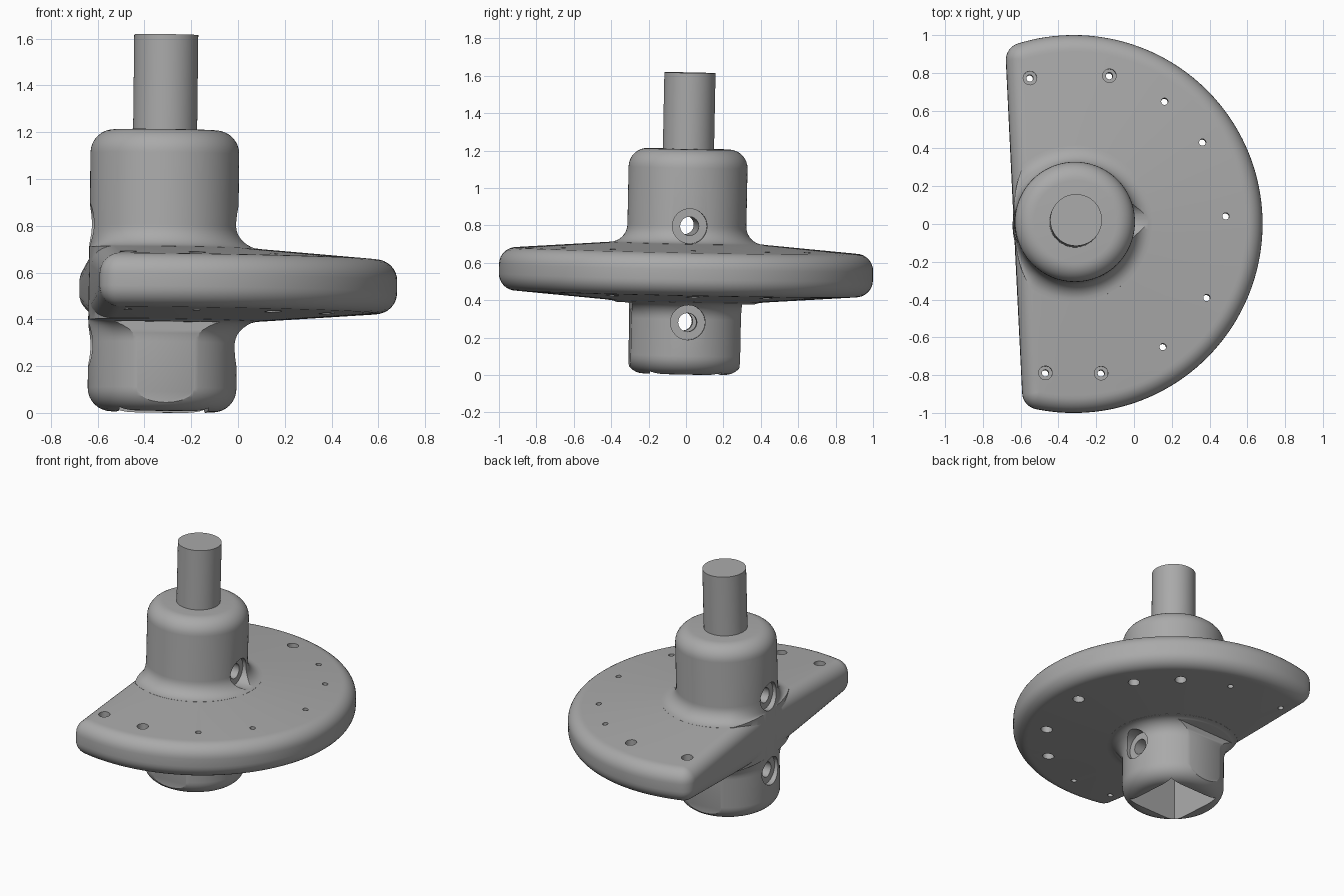
import bpy, bmesh
from math import sin, cos, pi, acos, radians
from mathutils import Matrix, Vector

cube = bpy.data.objects.get("Cube")
if cube:
    bpy.data.objects.remove(cube, do_unlink=True)

grey = bpy.data.materials.new("plain grey")
grey.use_nodes = True
GREY = (0.4, 0.4, 0.4, 1)
grey.diffuse_color = GREY
grey.node_tree.nodes["Principled BSDF"].inputs["Base Color"].default_value = GREY

HUB_R, MID_Z, ROUND = 0.318, 0.545, 0.09


def half_thickness(r):
    return 0.186 - 0.077 * r


def make(name, bm):
    bmesh.ops.remove_doubles(bm, verts=bm.verts, dist=1e-5)
    bmesh.ops.recalc_face_normals(bm, faces=bm.faces)
    mesh = bpy.data.meshes.new(name)
    bm.to_mesh(mesh)
    bm.free()
    mesh.materials.append(grey)
    ob = bpy.data.objects.new(name, mesh)
    bpy.context.collection.objects.link(ob)
    return ob


def skin(bm, rings):
    """Join closed rings of equal length, fanning where a ring is a point."""
    rows = [[bm.verts.new(p) for p in ring] for ring in rings]
    for a, b in zip(rows, rows[1:]):
        n = max(len(a), len(b))
        for i in range(n):
            j = (i + 1) % n
            if len(a) == 1:
                bm.faces.new((a[0], b[i], b[j]))
            elif len(b) == 1:
                bm.faces.new((a[i], a[j], b[0]))
            else:
                bm.faces.new((a[i], a[j], b[j], b[i]))


def lathe(bm, profile, matrix=Matrix(), n=32):
    rings = []
    for r, z in profile:
        turns = [2 * pi * i / n for i in range(n)] if r else [0]
        rings.append([matrix @ Vector((r * cos(t), r * sin(t), z)) for t in turns])
    skin(bm, rings)


def arc(cx, cz, r, a0, a1, n=8):
    steps = [radians(a0 + (a1 - a0) * i / n) for i in range(n + 1)]
    return [(cx + r * cos(a), cz + r * sin(a)) for a in steps]


def box(bm, lo, hi):
    lo, hi = Vector(lo), Vector(hi)
    size = Matrix.Diagonal((*(hi - lo), 1))
    bmesh.ops.create_cube(bm, size=1, matrix=Matrix.Translation((lo + hi) / 2) @ size)


def combine(target, tool, operation):
    mod = target.modifiers.new("combine", 'BOOLEAN')
    mod.operation, mod.solver, mod.object = operation, 'EXACT', tool
    bpy.ops.object.select_all(action='DESELECT')
    bpy.context.view_layer.objects.active = target
    target.select_set(True)
    bpy.ops.object.modifier_apply(modifier=mod.name)
    bpy.data.objects.remove(tool, do_unlink=True)


# Hub: turned body with rounded ends and fillets flaring into the plate
corner, flare = 0.1, 0.095
profile = [(0, 0)] + arc(HUB_R - corner, corner, corner, -90, 0)
profile += arc(HUB_R + flare, 0.295, flare, 180, 90)
profile += arc(HUB_R + flare, 0.795, flare, 270, 180)
profile += arc(HUB_R - corner, 1.205 - corner, corner, 0, 90) + [(0, 1.205)]
bm = bmesh.new()
lathe(bm, profile, n=96)
# The flare fades out at the straight side of the plate
for v in bm.verts:
    r = v.co.xy.length
    if r > HUB_R + 1e-5:
        fade = min(1, (1 + v.co.x / r) / 0.4)
        scale = (HUB_R + (r - HUB_R) * fade) / r
        v.co.x *= scale
        v.co.y *= scale
body = make("hub_and_plate", bm)

# Plate: D-shaped outline with rounded rim, slightly conical on both sides
inner_r, chord = 1.0 - ROUND, -0.316 + ROUND
end = acos(chord / inner_r)
outline = []
for i in range(97):
    a = -end + 2 * end * i / 96
    outline.append((inner_r * cos(a), inner_r * sin(a), a))
tip = inner_r * sin(end)
for i in range(1, 9):
    outline.append((chord, tip, end + (pi - end) * i / 8))
for i in range(1, 24):
    outline.append((chord, tip - 2 * tip * i / 24, pi))
for i in range(8):
    outline.append((chord, -tip, pi + (pi - end) * i / 8))

rings = [[(0, 0, MID_Z - half_thickness(0))]]
for side in (-1, 1):
    for i in range(9):
        t = pi / 2 * (i if side > 0 else 8 - i) / 8
        d, drop = ROUND * cos(t), ROUND * (1 - sin(t))
        rings.append([(x + d * cos(a), y + d * sin(a),
                       MID_Z + side * (half_thickness((x * x + y * y) ** 0.5) - drop))
                      for x, y, a in outline])
rings.append([(0, 0, MID_Z + half_thickness(0))])
bm = bmesh.new()
skin(bm, rings)
combine(body, make("plate", bm), 'UNION')

# Stepped cross bores through the hub
bm = bmesh.new()
bore = [(0, -0.45), (0.093, -0.45), (0.093, -0.28), (0.05, -0.28)]
bore += [(r, -z) for r, z in reversed(bore)]
for z in (0.28, 0.795):
    lathe(bm, bore, Matrix.Translation((0, 0, z)) @ Matrix.Rotation(pi / 2, 4, 'Y'))
combine(body, make("cross_bores", bm), 'DIFFERENCE')

# Counterbored holes around the plate; the four end ones open upward
bm = bmesh.new()
hole = [(0, -0.2), (0.018, -0.2), (0.018, 0.07), (0.036, 0.07), (0.036, 0.2), (0, 0.2)]
for angle in (0, 29.5, -32, 50.6, -57, 73.7, -82.5, 104, -103.6):
    a = radians(angle)
    place = Matrix.Translation((0.805 * cos(a), 0.805 * sin(a), MID_Z))
    if abs(angle) < 70:
        place = place @ Matrix.Rotation(pi, 4, 'X')
    lathe(bm, hole, place, 24)
combine(body, make("plate_holes", bm), 'DIFFERENCE')

# Flats on the front and back of the lower hub
bm = bmesh.new()
for lo, hi in ((-0.6, -0.293), (0.293, 0.6)):
    box(bm, (-0.3, lo, -0.1), (0.3, hi, 0.38))
combine(body, make("hub_flats", bm), 'DIFFERENCE')

# Square socket in the base
bm = bmesh.new()
box(bm, (-0.19, -0.19, -0.1), (0.19, 0.19, 0.5))
combine(body, make("socket", bm), 'DIFFERENCE')

# Shaft on top
bm = bmesh.new()
lathe(bm, [(0, 1.15), (0.137, 1.15), (0.137, 1.612), (0, 1.612)], n=64)
shaft = make("shaft", bm)

# Place everything with its slight lean and turn
lean = Vector((0.012, 0.02, 1)).to_track_quat('Z', 'Y').to_matrix().to_4x4()
axis = Vector((0.012, 0.02, 1)).normalized()
lean = Vector((0, 0, 1)).rotation_difference(axis).to_matrix().to_4x4()
pose = Matrix.Translation((-0.326, -0.011, 0.005)) @ lean @ Matrix.Rotation(radians(2.8), 4, 'Z')
for ob in (body, shaft):
    ob.data.transform(pose)
    bpy.ops.object.select_all(action='DESELECT')
    ob.select_set(True)
    bpy.context.view_layer.objects.active = ob
    bpy.ops.object.shade_smooth_by_angle(angle=radians(30))
